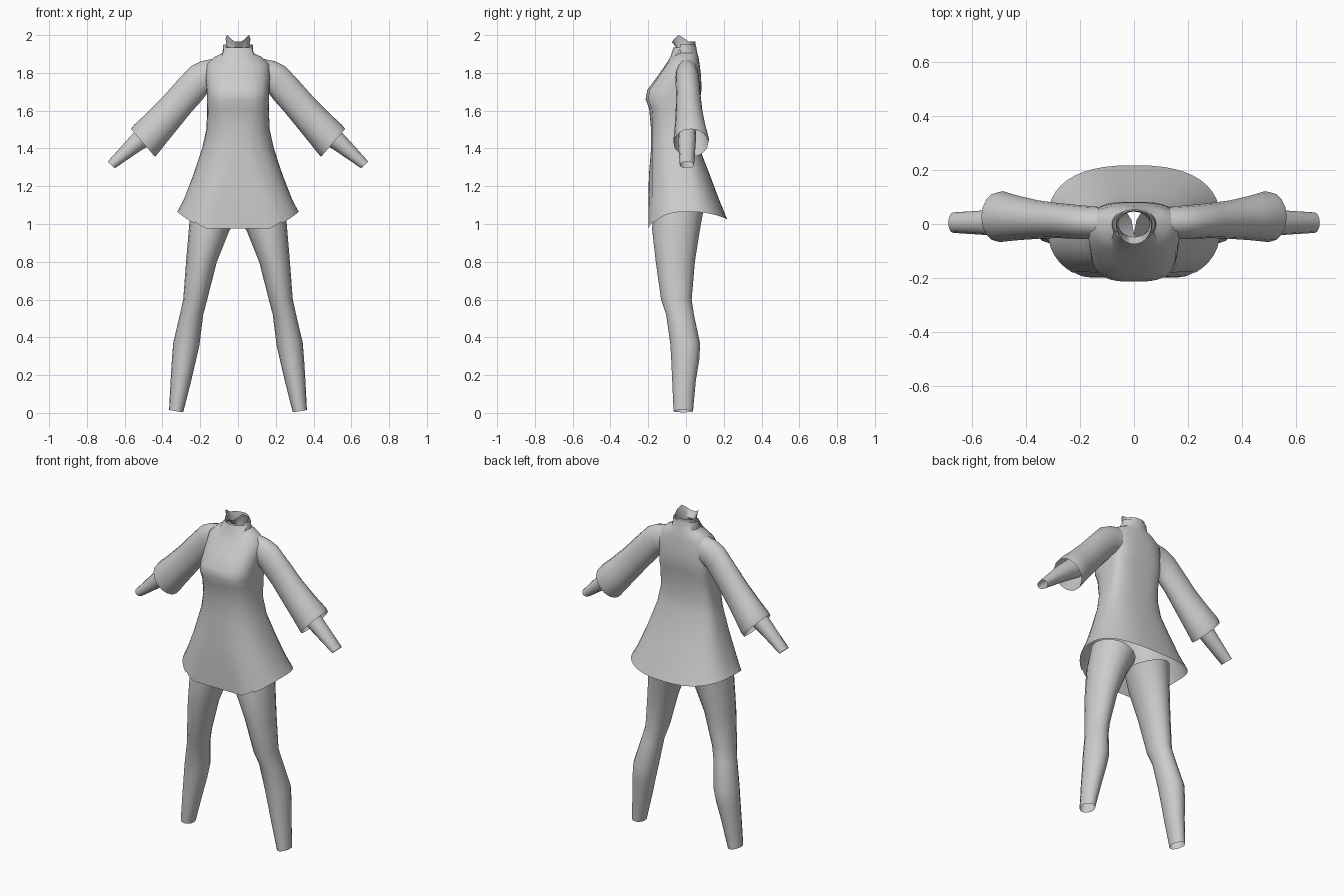
import bpy, bmesh, math
from mathutils import Vector

if "Cube" in bpy.data.objects:
    bpy.data.objects.remove(bpy.data.objects["Cube"])

cloth = bpy.data.materials.new("light_grey")
cloth.diffuse_color = (0.6, 0.6, 0.6, 1)
cloth.use_nodes = True
cloth.node_tree.nodes["Principled BSDF"].inputs["Base Color"].default_value = cloth.diffuse_color


def sgnpow(v, p):
    return math.copysign(abs(v) ** p, v)


def loft(name, rows, closed):
    """Skin a list of equally long point rows."""
    bm = bmesh.new()
    vs = [[bm.verts.new(p) for p in row] for row in rows]
    n = len(rows[0])
    for a, b in zip(vs, vs[1:]):
        for i in range(n if closed else n - 1):
            j = (i + 1) % n
            bm.faces.new((a[i], a[j], b[j], b[i]))
    bmesh.ops.recalc_face_normals(bm, faces=bm.faces)
    me = bpy.data.meshes.new(name)
    bm.to_mesh(me)
    bm.free()
    me.materials.append(cloth)
    ob = bpy.data.objects.new(name, me)
    bpy.context.collection.objects.link(ob)
    bpy.ops.object.select_all(action='DESELECT')
    ob.select_set(True)
    bpy.context.view_layer.objects.active = ob
    bpy.ops.object.shade_smooth_by_angle(angle=math.radians(45))
    return ob


def limb(name, rings, n=14):
    """Tube from rings (outer x, outer z, inner x, inner z, y front, y back), on both sides."""
    for side, s in (("left", 1), ("right", -1)):
        rows = []
        for ax, az, bx, bz, y0, y1 in rings:
            row = []
            for i in range(n):
                t = 2 * math.pi * i / n
                c = (1 + math.cos(t)) / 2
                row.append((s * (bx + (ax - bx) * c),
                            (y0 + y1) / 2 + (y1 - y0) / 2 * math.sin(t),
                            bz + (az - bz) * c))
            rows.append(row)
        loft(side + "_" + name, rows, True)


# Torso sections: z, half width, front y, back y, widest y, squareness, front edge x
BODY = [
    (1.95, .078, -.05, .052, 0, 1, .060),
    (1.905, .082, -.07, .06, 0, 1, .074),
    (1.885, .125, -.085, .066, 0, .95, .080),
    (1.845, .170, -.11, .072, 0, .85, .080),
    (1.78, .172, -.155, .08, -.01, .75, .090),
    (1.71, .166, -.208, .082, -.02, .65, .103),
    (1.66, .165, -.217, .075, -.02, .60, .108),
    (1.61, .163, -.198, .066, -.02, .65, .105),
    (1.50, .168, -.188, .058, -.02, .75, .080),
    (1.40, .190, -.188, .072, -.02, .8, .080),
    (1.25, .240, -.200, .13, -.01, .8, .135),
    (1.13, .287, -.212, .175, 0, .8, .190),
    (1.065, .322, -.225, .218, 0, .8, .230),
]


def section(row, t, shrink=0.0):
    z, hw, yf, yb, ym, p, e = row
    c = sgnpow(math.cos(t), p)
    x = (hw - shrink) * sgnpow(math.sin(t), p)
    y = ym + c * ((yf - ym + shrink) if c > 0 else (ym - yb + shrink))
    return Vector((x, y, z))


def edge_angle(row):
    return math.asin((row[6] / row[1]) ** (1 / row[5]))


# Coat, open at the front, with a dipping hem
N = 36
rows = []
for k, r in enumerate(BODY):
    t0 = edge_angle(r)
    row = []
    for i in range(N + 1):
        t = t0 + (2 * math.pi - 2 * t0) * i / N
        p = section(r, t)
        if k == len(BODY) - 1:
            c = math.cos(t)
            p.z -= c * c * (.11 if c > 0 else .04)
        row.append(p)
    rows.append(row)
loft("coat", rows, False)

# Tunic panel filling the front opening
M = 14
rows = []
for k, r in enumerate(BODY[1:]):
    t0 = min(edge_angle(r) + .08, math.pi / 2)
    row = []
    for i in range(M + 1):
        u = 2 * i / M - 1
        p = section(r, t0 * u, .003)
        if r[0] < 1.6:
            p.y = max(p.y, -.198)
        if k == 0:
            p.z += .03
        if k == len(BODY) - 2:
            p.z = .975 + .05 * max(0, abs(u) - .6) / .4
        row.append(p)
    rows.append(row)
loft("front_panel", rows, False)

# Neck collar with two raised points
rows = []
for z, rx, yf, yb, spike in ((1.88, .068, -.075, .055, 0), (1.93, .058, -.048, .046, 0),
                             (1.965, .066, -.075, .05, .036)):
    row = []
    for i in range(24):
        t = 2 * math.pi * i / 24
        c = math.cos(t)
        a = abs(math.atan2(math.sin(t), c))
        lift = max(0, 1 - abs(a - math.radians(60)) / math.radians(45))
        row.append((rx * math.sin(t), yf * c if c > 0 else -yb * c, z + spike * lift))
    rows.append(row)
loft("neck_collar", rows, True)

# Wide sleeves
limb("sleeve", [
    (.130, 1.875, .140, 1.70, -.055, .065),
    (.195, 1.862, .165, 1.69, -.055, .068),
    (.250, 1.835, .195, 1.65, -.055, .072),
    (.325, 1.755, .245, 1.595, -.052, .078),
    (.405, 1.665, .310, 1.515, -.055, .088),
    (.485, 1.585, .375, 1.435, -.060, .105),
    (.550, 1.525, .425, 1.372, -.066, .122),
    (.567, 1.503, .440, 1.356, -.066, .118),
], 16)

# Forearms, open at the wrist
limb("forearm", [
    (.47, 1.56, .40, 1.46, -.045, .055),
    (.56, 1.475, .505, 1.395, -.042, .052),
    (.69, 1.33, .652, 1.295, -.033, .043),
], 12)

# Trouser legs, open at the ankle
limb("leg", [
    (.245, 1.12, .0, 1.05, -.165, .095),
    (.258, 1.00, .05, .955, -.18, .075),
    (.275, .80, .112, .80, -.16, .047),
    (.290, .60, .163, .60, -.132, .030),
    (.308, .52, .184, .52, -.105, .042),
    (.343, .37, .204, .36, -.083, .075),
    (.350, .28, .222, .28, -.078, .070),
    (.357, .17, .248, .17, -.073, .052),
    (.365, .015, .290, .003, -.066, .037),
], 16)
